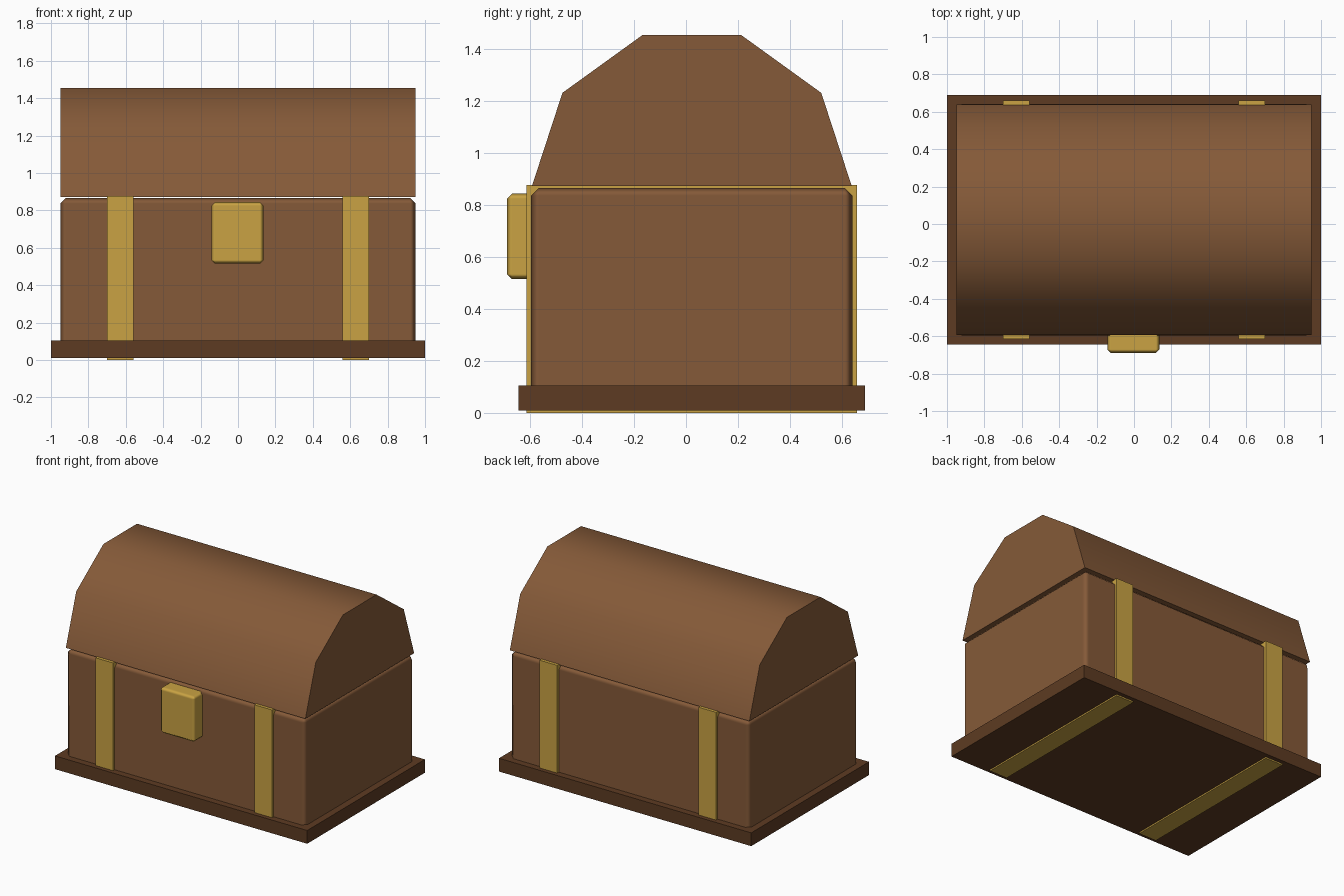
import bpy, bmesh, math

if "Cube" in bpy.data.objects:
    bpy.data.objects.remove(bpy.data.objects["Cube"])

YC = 0.0225  # depth centre of the chest


def material(name, rgb):
    m = bpy.data.materials.new(name)
    m.diffuse_color = (*rgb, 1)
    m.use_nodes = True
    m.node_tree.nodes["Principled BSDF"].inputs["Base Color"].default_value = m.diffuse_color
    return m


wood = material("warm wood", (0.235, 0.102, 0.040))
dark = material("dark wood", (0.110, 0.044, 0.016))
gold = material("brass", (0.585, 0.365, 0.056))


def finish(name, bm, mat):
    bmesh.ops.recalc_face_normals(bm, faces=bm.faces)
    me = bpy.data.meshes.new(name)
    bm.to_mesh(me)
    bm.free()
    me.materials.append(mat)
    ob = bpy.data.objects.new(name, me)
    bpy.context.collection.objects.link(ob)
    return ob


def smooth(ob, degrees):
    bpy.ops.object.select_all(action='DESELECT')
    ob.select_set(True)
    bpy.context.view_layer.objects.active = ob
    bpy.ops.object.shade_smooth_by_angle(angle=math.radians(degrees))


def box(name, lo, hi, mat, bevel=0):
    bm = bmesh.new()
    bmesh.ops.create_cube(bm, size=1)
    for v in bm.verts:
        v.co = [(a + b) / 2 + c * (b - a) for a, b, c in zip(lo, hi, v.co)]
    ob = finish(name, bm, mat)
    if bevel:
        smooth(ob, 30)
        mod = ob.modifiers.new("chamfer", 'BEVEL')
        mod.width = bevel
        mod.segments = 1
        mod.harden_normals = True
    return ob


# plinth and body
box("plinth", (-1, YC - 0.667, 0.01), (1, YC + 0.667, 0.105), dark)
box("body", (-0.95, YC - 0.619, 0.011), (0.95, YC + 0.619, 0.867), wood, 0.03)

# brass bands wrapping under the chest
for side, x in (("left", -0.63), ("right", 0.63)):
    box(side + "_band", (x - 0.07, YC - 0.637, 0), (x + 0.07, YC + 0.637, 0.877), gold)

# lock plate
box("lock", (-0.143, -0.69, 0.515), (0.137, -0.56, 0.845), gold, 0.02)

# barrel lid: half of a ten-sided cylinder
bm = bmesh.new()
ring = [bm.verts.new((-0.95, YC + 0.616 * math.cos(math.pi * i / 5),
                      0.873 + 0.612 * math.sin(math.pi * i / 5))) for i in range(6)]
end = bm.faces.new(ring)
ext = bmesh.ops.extrude_face_region(bm, geom=[end], use_keep_orig=True)
bmesh.ops.translate(bm, vec=(1.9, 0, 0),
                    verts=[g for g in ext["geom"] if isinstance(g, bmesh.types.BMVert)])
smooth(finish("lid", bm, wood), 40)
